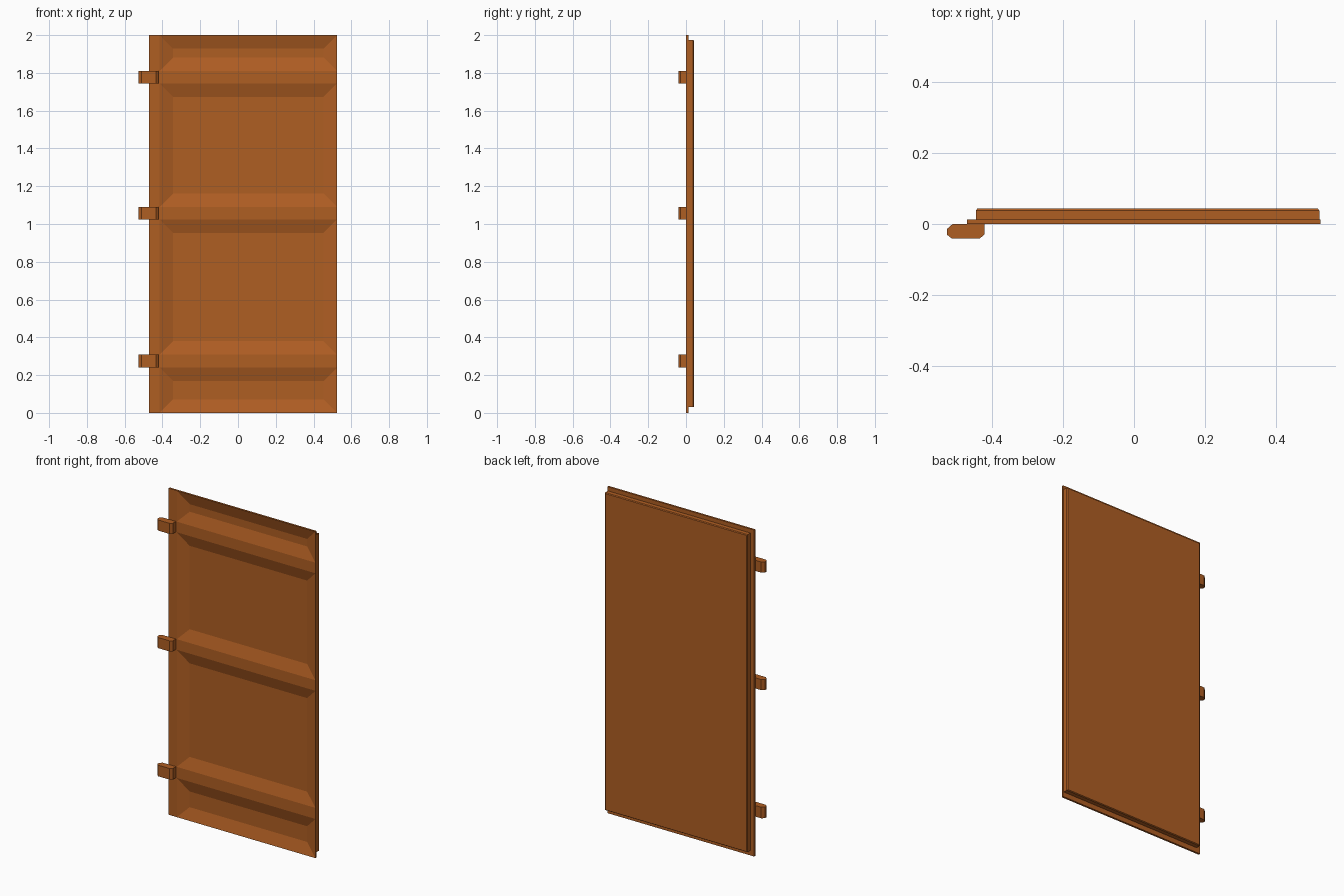
import bpy, bmesh

if "Cube" in bpy.data.objects:
    bpy.data.objects.remove(bpy.data.objects["Cube"])

wood = bpy.data.materials.new("warm brown wood")
wood.diffuse_color = (0.43, 0.112, 0.0165, 1)
wood.use_nodes = True
wood.node_tree.nodes["Principled BSDF"].inputs["Base Color"].default_value = wood.diffuse_color


def finish(name, bm):
    bmesh.ops.remove_doubles(bm, verts=bm.verts, dist=1e-5)
    bmesh.ops.recalc_face_normals(bm, faces=bm.faces)
    me = bpy.data.meshes.new(name)
    bm.to_mesh(me)
    bm.free()
    me.materials.append(wood)
    ob = bpy.data.objects.new(name, me)
    bpy.context.collection.objects.link(ob)
    return ob


def face(bm, pts):
    bm.faces.new([bm.verts.new(p) for p in pts])


def rect(x0, x1, z0, z1, y):
    return [(x0, y, z0), (x1, y, z0), (x1, y, z1), (x0, y, z1)]


def band(bm, a, b):
    # ring of four quads joining two rectangles
    for i in range(4):
        j = (i + 1) % 4
        face(bm, [a[i], a[j], b[j], b[i]])


L, R, STILE, TOP = -0.47, 0.525, -0.415, 2.0
rails = [(0.24, 0.308), (1.025, 1.09), (1.745, 1.81)]
SLOPE, DEPTH = 0.072, 0.022

# door leaf: stile, rails and sloped recessed panels on the front
bm = bmesh.new()
levels = [0.0] + [z for r in rails for z in r] + [TOP]
for i, (z0, z1) in enumerate(zip(levels, levels[1:])):
    face(bm, rect(L, STILE, z0, z1, 0))
    outer = rect(STILE, R, z0, z1, 0)
    if i % 2:
        face(bm, outer)                      # rail
    else:                                    # recess
        inner = rect(STILE + SLOPE, R - SLOPE, z0 + SLOPE, z1 - SLOPE, DEPTH)
        band(bm, outer, inner)
        face(bm, inner)
# thin flange, then the thicker back slab with a small bevel
steps = [rect(L, R, 0, TOP, 0), rect(L, R, 0, TOP, 0.012),
         rect(-0.445, 0.521, 0.03, 1.975, 0.012),
         rect(-0.445, 0.521, 0.03, 1.975, 0.038),
         rect(-0.441, 0.517, 0.034, 1.971, 0.043)]
for a, b in zip(steps, steps[1:]):
    band(bm, a, b)
face(bm, steps[-1])
finish("door_leaf", bm)

# hinges: chamfered blocks in line with the rails
profile = [(-0.526, -0.03), (-0.512, -0.041), (-0.434, -0.041), (-0.421, -0.03),
           (-0.421, 0), (-0.51, 0), (-0.526, -0.014)]
for n, (z0, z1) in enumerate(rails):
    bm = bmesh.new()
    base = bm.faces.new([bm.verts.new((x, y, z0)) for x, y in profile])
    ext = bmesh.ops.extrude_face_region(bm, geom=[base], use_keep_orig=True)
    top = [v for v in ext["geom"] if isinstance(v, bmesh.types.BMVert)]
    bmesh.ops.translate(bm, verts=top, vec=(0, 0, z1 - z0))
    finish(f"hinge_{n + 1}", bm)
